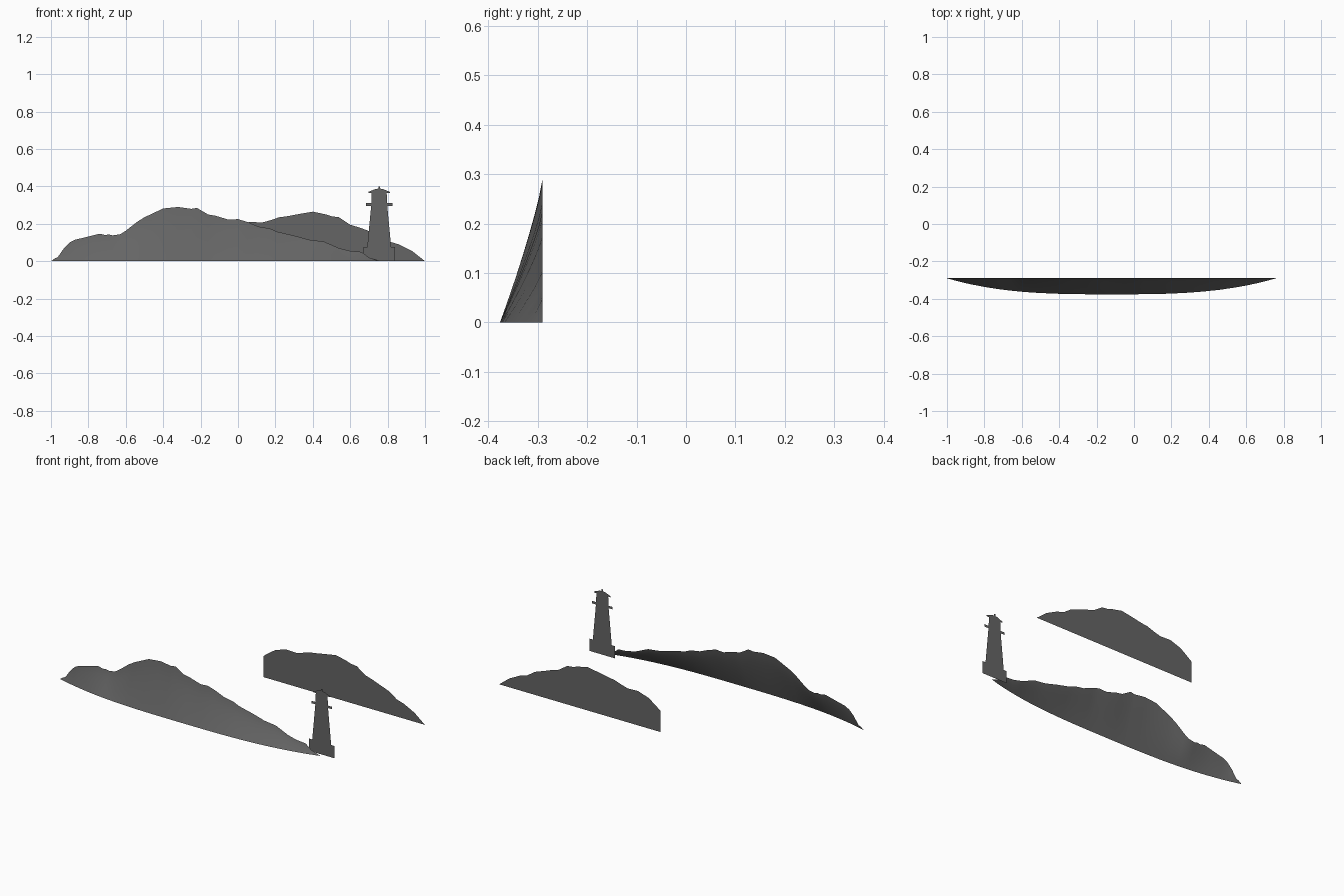
import bpy
import bmesh

if "Cube" in bpy.data.objects:
    bpy.data.objects.remove(bpy.data.objects["Cube"], do_unlink=True)

RIDGE_Y = -0.29      # crest of the front hill
TOWER_Y = -0.27      # lighthouse cutout
BACK_Y = 0.376       # far hill cutout


def make_material(name, colour):
    material = bpy.data.materials.new(name)
    material.use_nodes = True
    material.diffuse_color = colour
    material.node_tree.nodes["Principled BSDF"].inputs["Base Color"].default_value = colour
    return material


grey = make_material("slate grey", (0.13, 0.13, 0.13, 1))


def finish(name, bm):
    mesh = bpy.data.meshes.new(name)
    bm.to_mesh(mesh)
    bm.free()
    mesh.materials.append(grey)
    obj = bpy.data.objects.new(name, mesh)
    bpy.context.collection.objects.link(obj)
    return obj


def cutout(name, outline, y):
    """Flat silhouette facing the front, outline runs anticlockwise seen from the front."""
    bm = bmesh.new()
    face = bm.faces.new([bm.verts.new((x, y, z)) for x, z in outline])
    face.normal_update()
    if face.normal.y > 0:
        face.normal_flip()
    bmesh.ops.triangulate(bm, faces=[face])
    return finish(name, bm)


def bulging_hill(name, ridge, rows=8):
    """Open sheet sweeping from a bowed shoreline up to the ridge."""
    bm = bmesh.new()
    columns = []
    for x, top in ridge:
        u = abs((x + 0.12) / 0.88)
        depth = 0.086 * max(0, 1 - u ** 3)
        column = []
        for row in range(rows + 1):
            f = row / rows
            y = RIDGE_Y - depth * (1 - f) ** 1.2
            column.append(bm.verts.new((x, y, top * f)))
        columns.append(column)
    for a, b in zip(columns, columns[1:]):
        for row in range(rows):
            bm.faces.new((a[row], b[row], b[row + 1], a[row + 1]))
    bmesh.ops.remove_doubles(bm, verts=bm.verts, dist=0.0001)
    for face in bm.faces:
        face.smooth = True
    return finish(name, bm)


# Front hill, with its skyline from left to right
front_ridge = [
    (-1, 0), (-.98, .015), (-.965, .02), (-.93, .07), (-.9, .1), (-.87, .115),
    (-.8, .132), (-.74, .147), (-.71, .14), (-.69, .143), (-.67, .138),
    (-.63, .144), (-.6, .163), (-.54, .21), (-.5, .235), (-.4, .282),
    (-.32, .29), (-.25, .28), (-.22, .285), (-.16, .25), (-.12, .243),
    (-.05, .222), (0, .225), (.05, .21), (.11, .185), (.17, .175),
    (.21, .158), (.3, .137), (.38, .115), (.46, .105), (.54, .07),
    (.6, .055), (.66, .05), (.7, .02), (.76, 0),
]
bulging_hill("front_hill", front_ridge)

# Far hill
back_ridge = [
    (-.09, .13), (-.05, .16), (-.01, .187), (.03, .2), (.06, .21),
    (.13, .207), (.17, .218), (.22, .235), (.26, .24), (.33, .253),
    (.4, .265), (.47, .25), (.5, .24), (.54, .235), (.6, .195), (.65, .18),
    (.69, .165), (.76, .14), (.81, .105), (.86, .09), (.93, .055), (1, 0),
]
cutout("back_hill", [(-.09, 0)] + back_ridge, BACK_Y)

# Lighthouse: half widths and heights of base, shaft, gallery, lantern, roof and finial
half = [
    (.085, 0), (.085, .075), (.064, .075), (.043, .295), (.07, .295),
    (.07, .31), (.042, .31), (.04, .365), (.057, .365), (.057, .371),
    (.02, .386), (.005, .388), (.005, .4),
]
centre = 0.755
right_side = [(centre + w, z) for w, z in half]
left_side = [(centre - w, z) for w, z in reversed(half)]
cutout("lighthouse", right_side + left_side, TOWER_Y)
